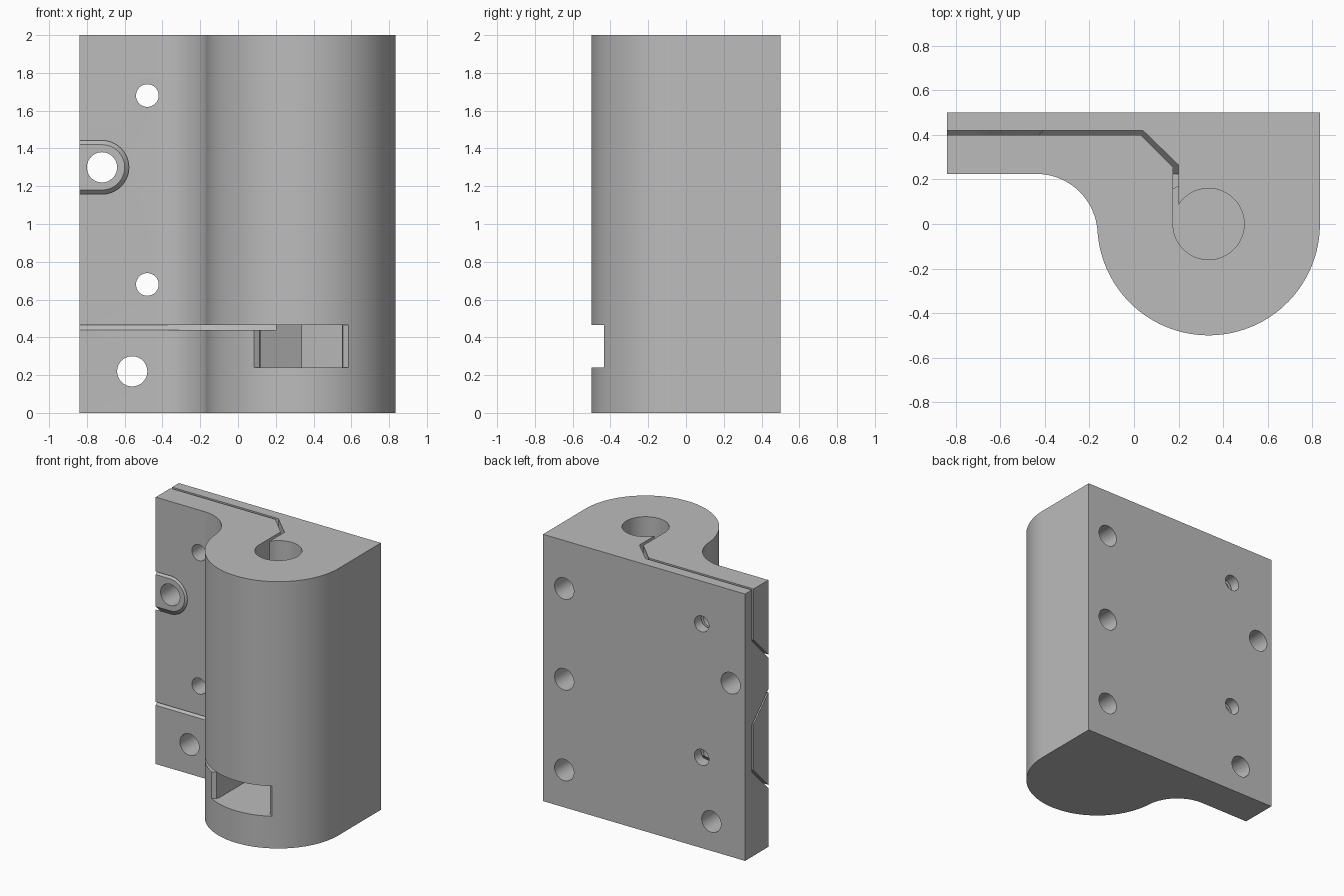
import bpy, bmesh
from math import sin, cos, pi, sqrt, atan2, radians

if "Cube" in bpy.data.objects:
    bpy.data.objects.remove(bpy.data.objects["Cube"])

grey = bpy.data.materials.new("plain grey")
grey.use_nodes = True
colour = (0.5, 0.5, 0.5, 1)
grey.diffuse_color = colour
grey.node_tree.nodes["Principled BSDF"].inputs["Base Color"].default_value = colour


def arc(cx, cy, r, start, end, n):
    """Points along an arc, angles in radians."""
    angles = [start + (end - start) * i / n for i in range(n + 1)]
    return [(cx + r * cos(a), cy + r * sin(a)) for a in angles]


def loft(name, lower, upper, lo, hi, axis="z"):
    """Solid between two matching outlines lying across an axis."""
    place = {"x": lambda a, b, h: (h, a, b),
             "y": lambda a, b, h: (a, h, b),
             "z": lambda a, b, h: (a, b, h)}[axis]
    bm = bmesh.new()
    rings = [[bm.verts.new(place(a, b, h)) for a, b in pts]
             for pts, h in ((lower, lo), (upper, hi))]
    bm.faces.new(rings[0])
    bm.faces.new(rings[1])
    n = len(lower)
    for i in range(n):
        j = (i + 1) % n
        bm.faces.new((rings[0][i], rings[0][j], rings[1][j], rings[1][i]))
    bmesh.ops.recalc_face_normals(bm, faces=bm.faces)
    mesh = bpy.data.meshes.new(name)
    bm.to_mesh(mesh)
    bm.free()
    mesh.materials.append(grey)
    obj = bpy.data.objects.new(name, mesh)
    bpy.context.collection.objects.link(obj)
    return obj


def prism(name, pts, lo, hi, axis="z"):
    return loft(name, pts, pts, lo, hi, axis)


def cut(target, cutter):
    """Subtract the cutter from the target and remove it."""
    mod = target.modifiers.new("cut", "BOOLEAN")
    mod.operation = "DIFFERENCE"
    mod.solver = "EXACT"
    mod.object = cutter
    bpy.context.view_layer.objects.active = target
    bpy.ops.object.modifier_apply(modifier=mod.name)
    bpy.data.objects.remove(cutter)


# Main block: plate, concave fillet and round barrel
BX, R, PLATE, FILLET = 0.335, 0.5, 0.225, 0.275
fy = PLATE - FILLET
fx = BX - sqrt((R + FILLET) ** 2 - fy ** 2)
touch = atan2(-fy, BX - fx)
outline = [(-0.84, 0.5), (-0.84, PLATE)]
outline += arc(fx, fy, FILLET, pi / 2, touch, 24)
outline += arc(BX, 0, R, pi + touch, 2 * pi, 64)[1:]
outline += [(BX + R, 0.5)]
body = prism("clamp_body", outline, 0, 2)


def flap_space(name, pts, base, boss_r, top, reach):
    """Room around the flap, with a sloped underside and a tapered boss left out."""
    space = prism(name, pts, base, top)
    slope = [(PLATE, base), (PLATE + 0.3, base + 0.3),
             (PLATE + 0.3, base - 0.2), (PLATE, base - 0.2)]
    cut(space, prism("slope", slope, -reach - 1, 1, "x"))
    rings = []
    for y in (0.2, 0.45):
        r = boss_r + y - PLATE
        rings.append(arc(-0.72, 1.3, r, -pi / 2, pi / 2, 32)
                     + [(-reach - 1, 1.3 + r), (-reach - 1, 1.3 - r)])
    cut(space, loft("boss", rings[0], rings[1], 0.2, 0.45, "y"))
    return space


# Thin gap that frees the flap from the back plate
outer = [(-1, -1), (0.2, -1), (0.2, 0.265), (0.04, 0.42), (-1, 0.42)]
inner = [(-1.1, -1.1), (0.3, -1.1), (0.3, 0.02), (0.175, 0.02),
         (0.175, 0.255), (0.03, 0.4), (-1.1, 0.4)]
gap = flap_space("gap", outer, 0.44, 0.12, 2.1, 1)
cut(gap, flap_space("flap", inner, 0.465, 0.142, 2.2, 1.1))
cut(body, gap)

# Shaft bore and the nut pocket opening to the front
cut(body, prism("bore", arc(BX, 0, 0.16, 0, 2 * pi, 64)[:-1], 0.4, 2.1))
half = [(0.215, 0.124), (0.215, -0.39), (0.222, -0.415),
        (0.25, -0.433), (0.25, -0.6)]
pocket = [(BX, 0.248)] + [(BX + x, y) for x, y in half]
pocket += [(BX - x, y) for x, y in reversed(half)]
cut(body, prism("nut_pocket", pocket, 0.24, 0.466))

# Screw holes through the plate, and blind holes in the back
holes = [(-0.48, 1.68, 0.06, -0.2), (-0.48, 0.68, 0.06, -0.2),
         (-0.72, 1.3, 0.08, -0.2), (-0.56, 0.22, 0.08, -0.2)]
holes += [(0.66, z, 0.08, 0.1) for z in (0.28, 0.96, 1.64)]
for x, z, r, front in holes:
    cut(body, prism("hole", arc(x, z, r, 0, 2 * pi, 40)[:-1], front, 0.6, "y"))

# Smooth curved walls, sharp edges
bpy.ops.object.select_all(action="DESELECT")
body.select_set(True)
bpy.context.view_layer.objects.active = body
bpy.ops.object.shade_smooth_by_angle(angle=radians(25))
